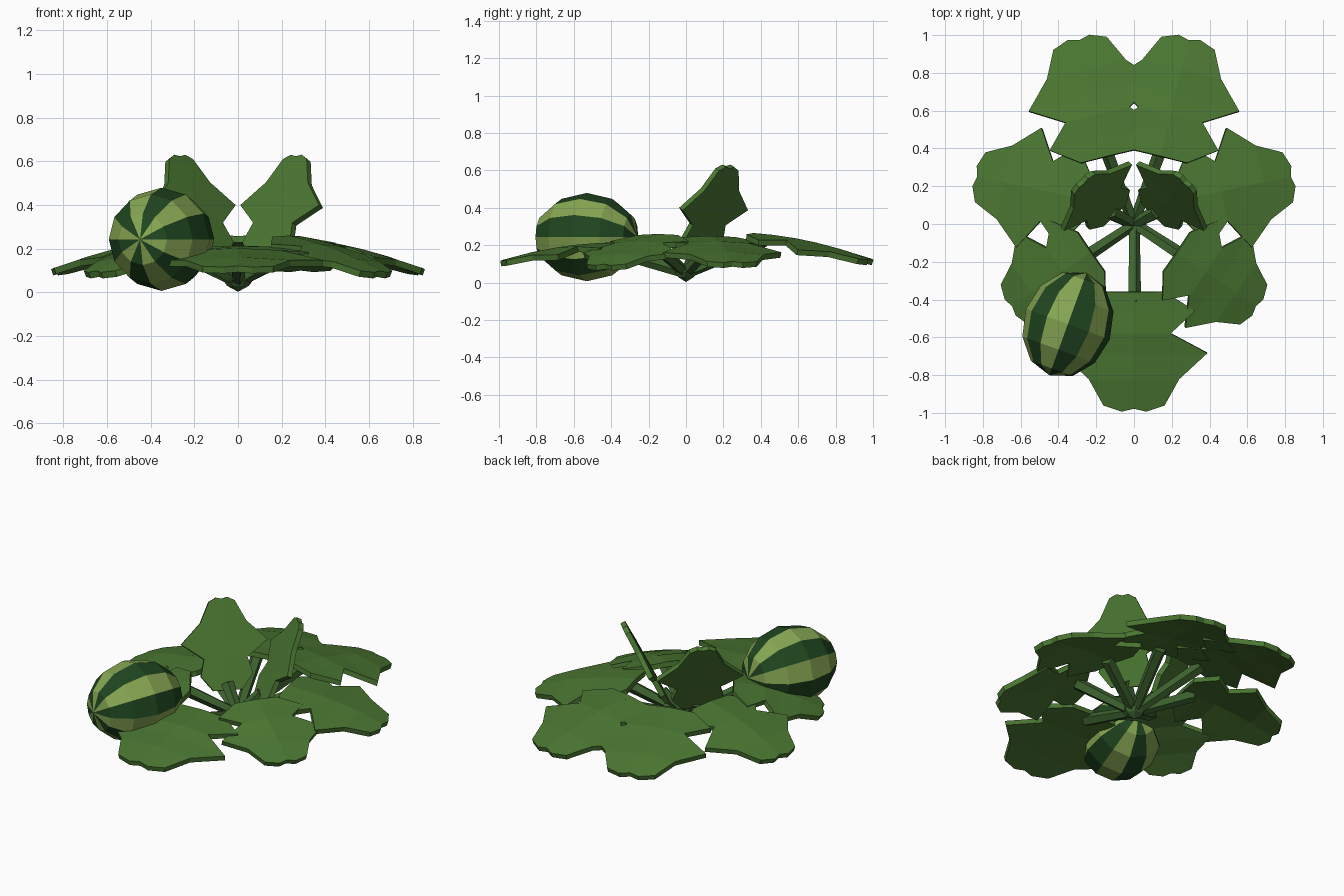
import bpy, math
from mathutils import Vector, Matrix

if "Cube" in bpy.data.objects:
    bpy.data.objects.remove(bpy.data.objects["Cube"])


def mat(name, c):
    m = bpy.data.materials.new(name)
    m.diffuse_color = (*c, 1)
    m.use_nodes = True
    m.node_tree.nodes["Principled BSDF"].inputs["Base Color"].default_value = m.diffuse_color
    return m


LEAF = mat("leaf_green", (0.07, 0.185, 0.032))
STEM = mat("stem_green", (0.05, 0.13, 0.03))
LIGHT = mat("rind_light", (0.24, 0.38, 0.085))
DARK = mat("rind_dark", (0.014, 0.06, 0.014))


def make(name, verts, faces, mats):
    me = bpy.data.meshes.new(name)
    me.from_pydata(verts, [], faces)
    for m in mats:
        me.materials.append(m)
    ob = bpy.data.objects.new(name, me)
    bpy.context.collection.objects.link(ob)
    return ob


# Half outlines of a lobed leaf (along, across) and its midrib stations
EDGE = [(0, .25), (.16, .5), (.34, .3), (.51, .6), (.72, .37), (.94, .25), (.99, .1)]
YOUNG = [(0, .2), (.16, .36), (.34, .3), (.51, .6), (.72, .32), (.94, .18), (.98, .08)]
RIB = [0, .16, .34, .51, .72, .965]


def leaf(name, base, direction, length, width, fold=.17, arch=.15, edge=EDGE):
    d = Vector(direction).normalized()
    side = Vector((0, 0, 1)).cross(d).normalized()
    up = d.cross(side)
    base = Vector(base)

    def place(u, v):
        h = arch * u * (1 - u) - fold * v * v
        return base + length * (d * u + side * v * width + up * h)

    verts = [place(u, 0) for u in RIB]
    verts += [place(u, v) for u, v in edge] + [place(u, -v) for u, v in edge]
    faces = []
    for o, flip in ((6, True), (13, False)):
        for i in range(5):
            f = [i, o + i, o + i + 1, i + 1]
            if i == 4:
                f.insert(3, o + 6)
            faces.append(f[::-1] if flip else f)
    ob = make(name, verts, faces, [LEAF])
    mod = ob.modifiers.new("thickness", 'SOLIDIFY')
    mod.thickness = 0.03
    mod.offset = -1
    return ob


def stem(name, start, end, r0, r1, sides=5):
    a, b = Vector(start), Vector(end)
    q = (b - a).to_track_quat('Z', 'Y')
    verts = []
    for p, r in ((a, r0), (b, r1)):
        for i in range(sides):
            t = 2 * math.pi * i / sides
            verts.append(p + q @ Vector((r * math.cos(t), r * math.sin(t), 0)))
    faces = [(i, (i + 1) % sides, sides + (i + 1) % sides, sides + i) for i in range(sides)]
    faces += [tuple(range(sides))[::-1], tuple(range(sides, 2 * sides))]
    return make(name, verts, faces, [STEM])


def stalked_leaf(name, base, tip, width, **kw):
    d = Vector(tip) - Vector(base)
    leaf(name, base, d, d.length, width, **kw)
    end = Vector(base) + d.normalized() * 0.06 - Vector((0, 0, 0.025))
    stem(name + "_stem", (0, 0, 0.05), end, 0.03, 0.038)


# Leaves: one in front, the rest in mirrored pairs
stalked_leaf("front_leaf", (0, -.36, .215), (0, -1.0, .115), 1)
for s, tag in ((1, "right"), (-1, "left")):
    stalked_leaf(tag + "_front_leaf", (.23 * s, -.15, .26), (.66 * s, -.445, .09), .93)
    stalked_leaf(tag + "_side_leaf", (.26 * s, .13, .25), (.85 * s, .255, .105), .87)
    stalked_leaf(tag + "_back_leaf", (.14 * s, .36, .265), (.295 * s, .995, .12), .87)
    stalked_leaf(tag + "_upright_leaf", (.10 * s, .045, .155), (.27 * s, .22, .64), .77,
                 fold=.03, arch=0, edge=YOUNG)

# Crown: small faceted bulb at the root
prof = [(.05, .03), (.068, .055), (.03, .085)]
cv = [(0, 0, 0.003)]
for r, z in prof:
    cv += [(r * math.cos(i * math.pi / 3), r * math.sin(i * math.pi / 3), z) for i in range(6)]
cf = [(0, 1 + (i + 1) % 6, 1 + i) for i in range(6)]
for k in range(2):
    b = 1 + 6 * k
    cf += [(b + i, b + (i + 1) % 6, b + 6 + (i + 1) % 6, b + 6 + i) for i in range(6)]
cf.append(tuple(range(13, 19)))
make("crown", cv, cf, [STEM])

# Striped melon: twelve segments, lying with its long axis turned 20 degrees
N, R, RAD, HALF = 12, 6, 0.236, 0.288
mv = [(0, 0, HALF)]
for j in range(1, R):
    p = math.pi * j / R
    for i in range(N):
        t = 2 * math.pi * i / N
        mv.append((RAD * math.sin(p) * math.cos(t), RAD * math.sin(p) * math.sin(t),
                   HALF * math.cos(p)))
mv.append((0, 0, -HALF))
mf, stripe = [], []
for i in range(N):
    n = (i + 1) % N
    mf.append((0, 1 + i, 1 + n))
    for j in range(R - 2):
        b = 1 + j * N
        mf.append((b + i, b + N + i, b + N + n, b + n))
    b = 1 + (R - 2) * N
    mf.append((b + i, len(mv) - 1, b + n))
    stripe += [(i + 1) % 2] * R
melon = make("melon", mv, mf, [LIGHT, DARK])
for poly, k in zip(melon.data.polygons, stripe):
    poly.material_index = k
c, s = math.cos(math.radians(20)), math.sin(math.radians(20))
melon.matrix_world = Matrix(((c, 0, -s, -.35), (-s, 0, -c, -.53), (0, 1, 0, .243), (0, 0, 0, 1)))
